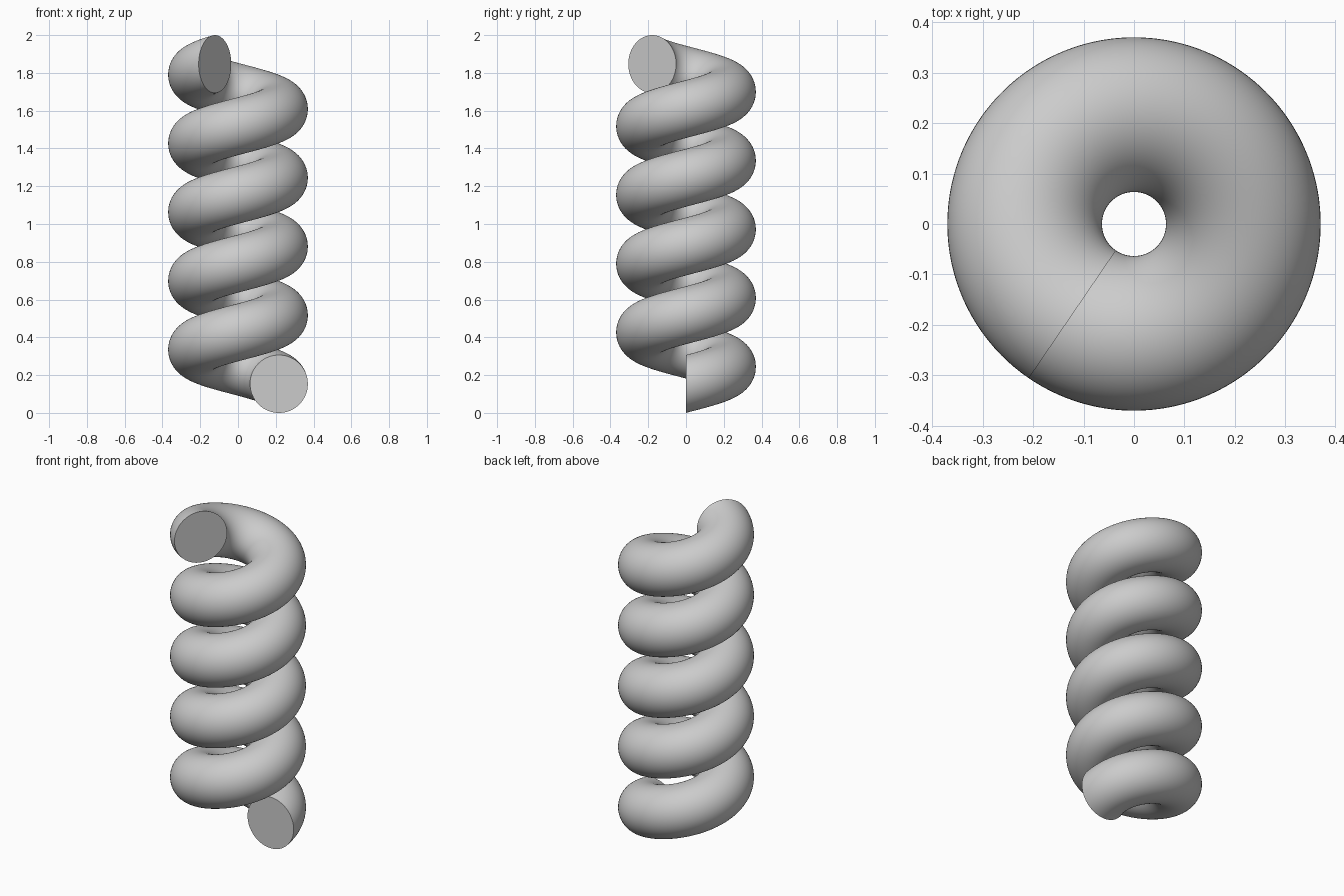
import bpy, bmesh, math
from mathutils import Matrix, Vector

cube = bpy.data.objects.get("Cube")
if cube:
    bpy.data.objects.remove(cube, do_unlink=True)

COIL_RADIUS = 0.2166
TUBE_RADIUS = 0.1532
HEIGHT = 2.0
SWEEP = math.radians(4 * 360 + 235.7)
STEPS = 420
SIDES = 64

# Single grey material
grey = bpy.data.materials.new("light grey")
grey.use_nodes = True
colour = (0.6, 0.6, 0.6, 1)
grey.diffuse_color = colour
grey.node_tree.nodes["Principled BSDF"].inputs["Base Color"].default_value = colour

# Upright circular section swept along a rising helix
bm = bmesh.new()
section = []
for i in range(SIDES):
    a = math.tau * i / SIDES
    section.append(Vector((COIL_RADIUS + TUBE_RADIUS * math.cos(a), 0,
                           TUBE_RADIUS * (1 + math.sin(a)))))

rings = []
for s in range(STEPS + 1):
    t = s / STEPS
    lift = Vector((0, 0, t * (HEIGHT - 2 * TUBE_RADIUS)))
    turn = Matrix.Translation(lift) @ Matrix.Rotation(t * SWEEP, 4, "Z")
    rings.append([bm.verts.new(turn @ p) for p in section])

for low, high in zip(rings, rings[1:]):
    for i in range(SIDES):
        j = (i + 1) % SIDES
        bm.faces.new((low[i], low[j], high[j], high[i]))

# Flat end caps
bm.faces.new(rings[0])
bm.faces.new(rings[-1])
bmesh.ops.recalc_face_normals(bm, faces=bm.faces)

mesh = bpy.data.meshes.new("coil_spring")
bm.to_mesh(mesh)
bm.free()
mesh.materials.append(grey)
coil = bpy.data.objects.new("coil_spring", mesh)
bpy.context.collection.objects.link(coil)

# Smooth tube with crisp cap edges
bpy.ops.object.select_all(action="DESELECT")
coil.select_set(True)
bpy.context.view_layer.objects.active = coil
bpy.ops.object.shade_smooth_by_angle(angle=math.radians(40))
